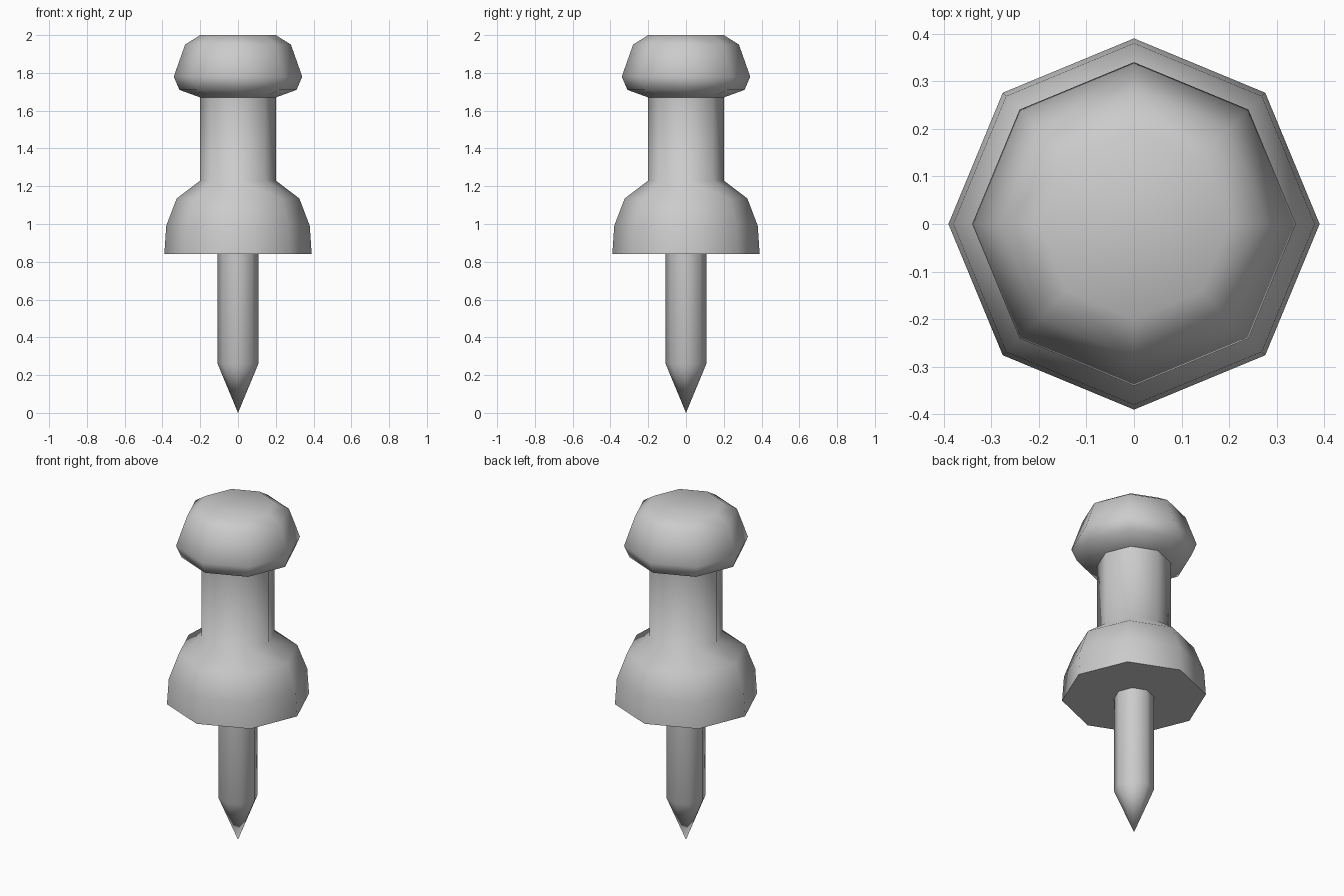
import bpy, bmesh, math

default = bpy.data.objects.get("Cube")
if default:
    bpy.data.objects.remove(default, do_unlink=True)

SIDES = 8


def make_material(name, colour):
    mat = bpy.data.materials.new(name)
    mat.use_nodes = True
    mat.diffuse_color = colour
    mat.node_tree.nodes["Principled BSDF"].inputs["Base Color"].default_value = colour
    return mat


def lathe(name, profile, mat, smooth_angle=60):
    """Spin an (r, z) profile, listed top to bottom, into an eight-sided part."""
    bm = bmesh.new()
    rings = []
    for r, z in profile:
        if r == 0:
            rings.append([bm.verts.new((0, 0, z))] * SIDES)
        else:
            angles = [2 * math.pi * i / SIDES for i in range(SIDES)]
            rings.append([bm.verts.new((r * math.cos(a), r * math.sin(a), z)) for a in angles])
    for upper, lower in zip(rings, rings[1:]):
        for i in range(SIDES):
            j = (i + 1) % SIDES
            corners = dict.fromkeys((upper[i], lower[i], lower[j], upper[j]))
            bm.faces.new(list(corners))
    # Flat caps on open ends
    for ring, flip in ((rings[0], False), (rings[-1], True)):
        if ring[0] is not ring[1]:
            bm.faces.new(ring[::-1] if flip else ring)
    bmesh.ops.recalc_face_normals(bm, faces=bm.faces)
    mesh = bpy.data.meshes.new(name)
    bm.to_mesh(mesh)
    bm.free()
    mesh.materials.append(mat)
    obj = bpy.data.objects.new(name, mesh)
    bpy.context.collection.objects.link(obj)
    bpy.ops.object.select_all(action="DESELECT")
    obj.select_set(True)
    bpy.context.view_layer.objects.active = obj
    bpy.ops.object.shade_smooth_by_angle(angle=math.radians(smooth_angle))
    return obj


grey = make_material("light grey", (0.6, 0.6, 0.6, 1))

# Grip: rounded knob, narrow neck and flared collar
lathe("grip", [(0.2, 2.0), (0.28, 1.95), (0.34, 1.78), (0.31, 1.71),
               (0.2, 1.67), (0.2, 1.23), (0.325, 1.135), (0.38, 0.99),
               (0.39, 0.84)], grey)

# Pin: straight shaft with a pointed tip, seated in the collar
lathe("pin", [(0.108, 0.85), (0.108, 0.26), (0, 0)], grey)
